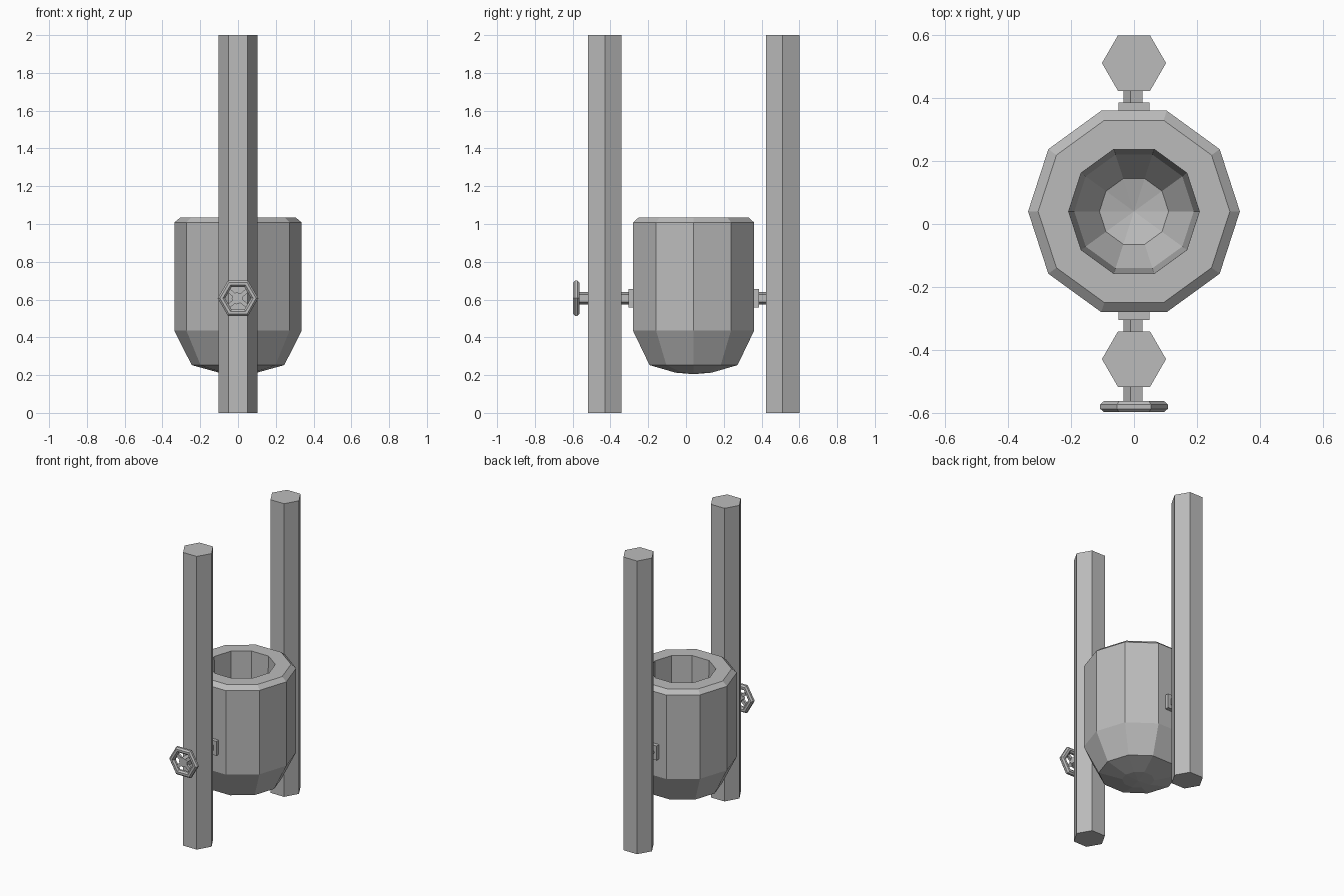
import bpy, bmesh, math
from mathutils import Matrix, Vector

cube = bpy.data.objects.get("Cube")
if cube:
    bpy.data.objects.remove(cube)

GREY = (0.5, 0.5, 0.5, 1)
mat = bpy.data.materials.new("plain grey")
mat.use_nodes = True
mat.diffuse_color = GREY
mat.node_tree.nodes["Principled BSDF"].inputs["Base Color"].default_value = GREY

AXLE_Z = 0.607
TO_Y = Matrix.Rotation(math.pi / 2, 4, 'X')   # local z -> world -y


def finish(name, bm, matrix=Matrix()):
    bmesh.ops.recalc_face_normals(bm, faces=bm.faces)
    bm.transform(matrix)
    mesh = bpy.data.meshes.new(name)
    bm.to_mesh(mesh)
    bm.free()
    mesh.materials.append(mat)
    obj = bpy.data.objects.new(name, mesh)
    bpy.context.collection.objects.link(obj)
    return obj


def lathe(name, profile, sides, matrix, closed=False):
    """Spin (radius, height) points around z; radius 0 becomes a pole."""
    bm = bmesh.new()
    rings = []
    for r, z in profile:
        if r == 0:
            rings.append([bm.verts.new((0, 0, z))] * sides)
        else:
            rings.append([bm.verts.new((r * math.cos(a), r * math.sin(a), z))
                          for a in (math.tau * i / sides for i in range(sides))])
    pairs = list(zip(rings, rings[1:]))
    if closed:
        pairs.append((rings[-1], rings[0]))
    for low, high in pairs:
        for i in range(sides):
            j = (i + 1) % sides
            corners = [low[i], low[j], high[j], high[i]]
            bm.faces.new(list(dict.fromkeys(corners)))
    return finish(name, bm, matrix)


def prism(name, sides, radius, depth, matrix):
    bm = bmesh.new()
    bmesh.ops.create_cone(bm, cap_ends=True, segments=sides, radius1=radius,
                          radius2=radius, depth=depth,
                          matrix=Matrix.Rotation(math.pi / 2, 4, 'Z'))
    return finish(name, bm, matrix)


def box(name, size, matrix):
    bm = bmesh.new()
    bmesh.ops.create_cube(bm, size=1, matrix=Matrix.Diagonal((*size, 1)))
    return finish(name, bm, matrix)


def at(x, y, z):
    return Matrix.Translation((x, y, z))


# Thick-walled pot with a chamfered rim and rounded floor
pot_profile = [(0, 0.205), (0.10, 0.213), (0.245, 0.253), (0.337, 0.435),
               (0.337, 1.008), (0.305, 1.035), (0.208, 1.035), (0.19, 0.46),
               (0.11, 0.33), (0, 0.30)]
lathe("pot", pot_profile, 10, at(0, 0.04, 0))

# Hexagonal posts
for name, y in (("front_post", -0.43), ("back_post", 0.512)):
    prism(name, 6, 0.102, 2, at(0, y, 1))

# Pivot plates on the pot and axles through the posts
for name, y0, y1 in (("front_plate", -0.305, -0.27), ("back_plate", 0.35, 0.387)):
    box(name, (0.1, y1 - y0, 0.098), at(0, (y0 + y1) / 2, AXLE_Z))
for name, y0, y1 in (("front_axle", -0.59, -0.29), ("back_axle", 0.37, 0.45)):
    prism(name, 5, 0.034, y1 - y0, at(0, (y0 + y1) / 2, AXLE_Z) @ TO_Y)

# Hand wheel: hexagonal rim with crossed spokes
wheel = at(0, -0.581, AXLE_Z)
rim = [(0.088 + 0.021 * math.cos(a), 0.0185 * math.sin(a))
       for a in (math.tau * (i + 0.5) / 8 for i in range(8))]
lathe("wheel_rim", rim, 6, wheel @ TO_Y, closed=True)
for side, angle in (("rising", 0.7), ("falling", -0.7)):
    box(side + "_spoke", (0.15, 0.016, 0.022),
        wheel @ Matrix.Rotation(angle, 4, 'Y'))
